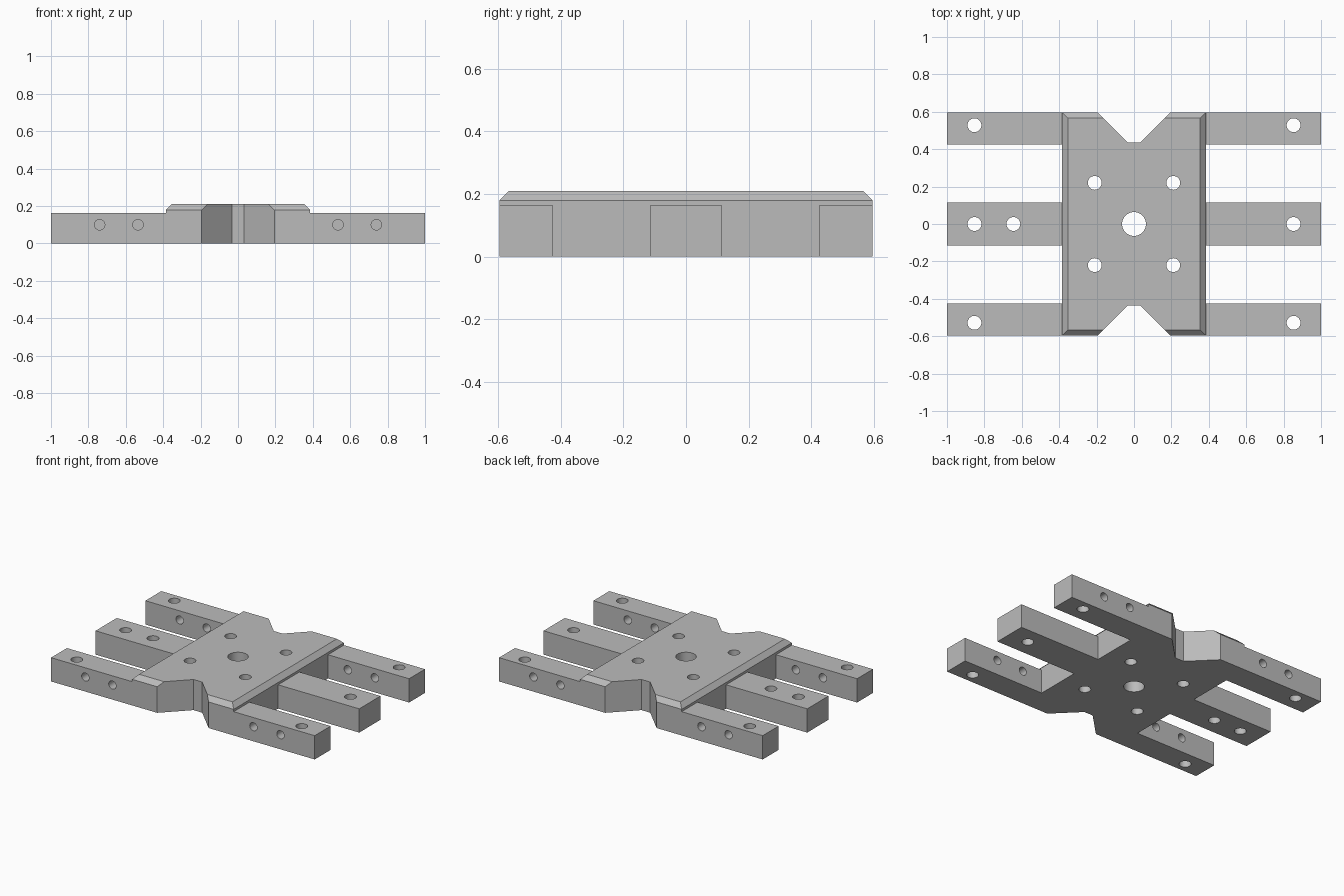
import bpy
import bmesh
from math import pi
from mathutils import Matrix, Vector

old = bpy.data.objects.get("Cube")
if old:
    bpy.data.objects.remove(old, do_unlink=True)

HALF_X, HALF_Y = 0.385, 0.597
TOP, CHAMFER, ARM_TOP = 0.21, 0.031, 0.163

grey = bpy.data.materials.new("light_grey")
grey.use_nodes = True
colour = (0.5, 0.5, 0.5, 1)
grey.diffuse_color = colour
grey.node_tree.nodes["Principled BSDF"].inputs["Base Color"].default_value = colour


def make_object(name, bm):
    bmesh.ops.recalc_face_normals(bm, faces=bm.faces)
    mesh = bpy.data.meshes.new(name)
    bm.to_mesh(mesh)
    bm.free()
    mesh.materials.append(grey)
    obj = bpy.data.objects.new(name, mesh)
    bpy.context.collection.objects.link(obj)
    return obj


def box(name, x0, x1, y0, y1, height, chamfer=0):
    bm = bmesh.new()
    size = Vector((x1 - x0, y1 - y0, height))
    centre = Vector((x0 + x1, y0 + y1, height)) / 2
    bmesh.ops.create_cube(bm, matrix=Matrix.Translation(centre) @ Matrix.Diagonal(size).to_4x4())
    if chamfer:
        edges = [e for e in bm.edges if all(v.co.z > height - 0.001 for v in e.verts)]
        bmesh.ops.bevel(bm, geom=edges, offset=chamfer, segments=1, affect='EDGES')
    return make_object(name, bm)


def drill(name, centre, radius, depth, along_y=False):
    bm = bmesh.new()
    turn = Matrix.Rotation(pi / 2 if along_y else 0, 4, 'X')
    bmesh.ops.create_cone(bm, cap_ends=True, segments=32, radius1=radius, radius2=radius,
                          depth=depth, matrix=Matrix.Translation(centre) @ turn)
    return make_object(name, bm)


def notch(name, side):
    bm = bmesh.new()
    outline = [(-0.033, 0.435), (0.033, 0.435), (0.298, 0.7), (-0.298, 0.7)]
    face = bm.faces.new([bm.verts.new((x, y * side, -0.1)) for x, y in outline])
    wall = bmesh.ops.extrude_face_region(bm, geom=[face])["geom"]
    bmesh.ops.translate(bm, verts=[v for v in wall if isinstance(v, bmesh.types.BMVert)],
                        vec=(0, 0, 0.5))
    return make_object(name, bm)


def combine(target, other, operation):
    mod = target.modifiers.new(operation.lower(), 'BOOLEAN')
    mod.operation, mod.solver, mod.object = operation, 'EXACT', other
    bpy.context.view_layer.objects.active = target
    bpy.ops.object.modifier_apply(modifier=mod.name)
    bpy.data.objects.remove(other, do_unlink=True)


# Chamfered central plate
bracket = box("mounting_plate_with_arms", -HALF_X, HALF_X, -HALF_Y, HALF_Y, TOP, CHAMFER)

# Three arms on each side
for y0, y1 in [(-HALF_Y, -0.425), (-0.115, 0.115), (0.425, HALF_Y)]:
    combine(bracket, box("arm", -1, 1, y0, y1, ARM_TOP), 'UNION')

# Tapered notches in the front and back edges
for side in (-1, 1):
    combine(bracket, notch("notch_cutter", side), 'DIFFERENCE')

# Vertical holes: centre, plate, arm ends and one extra on the right middle arm
holes = [(0, 0, 0.064), (-0.645, 0, 0.037)]
for sx in (-1, 1):
    holes += [(sx * 0.21, sy * 0.22, 0.037) for sy in (-1, 1)]
    holes += [(sx * 0.853, y, 0.037) for y in (-0.528, 0, 0.528)]
for x, y, radius in holes:
    combine(bracket, drill("hole_cutter", (x, y, 0.1), radius, 0.5), 'DIFFERENCE')

# Cross holes through the outer arms
for sy in (-1, 1):
    for x in (-0.74, -0.535, 0.535, 0.74):
        cutter = drill("cross_hole_cutter", (x, sy * 0.51, 0.1), 0.028, 0.4, along_y=True)
        combine(bracket, cutter, 'DIFFERENCE')

# Smooth hole walls, sharp edges elsewhere
bpy.ops.object.select_all(action='DESELECT')
bracket.select_set(True)
bpy.context.view_layer.objects.active = bracket
bpy.ops.object.shade_smooth_by_angle(angle=pi / 6)
